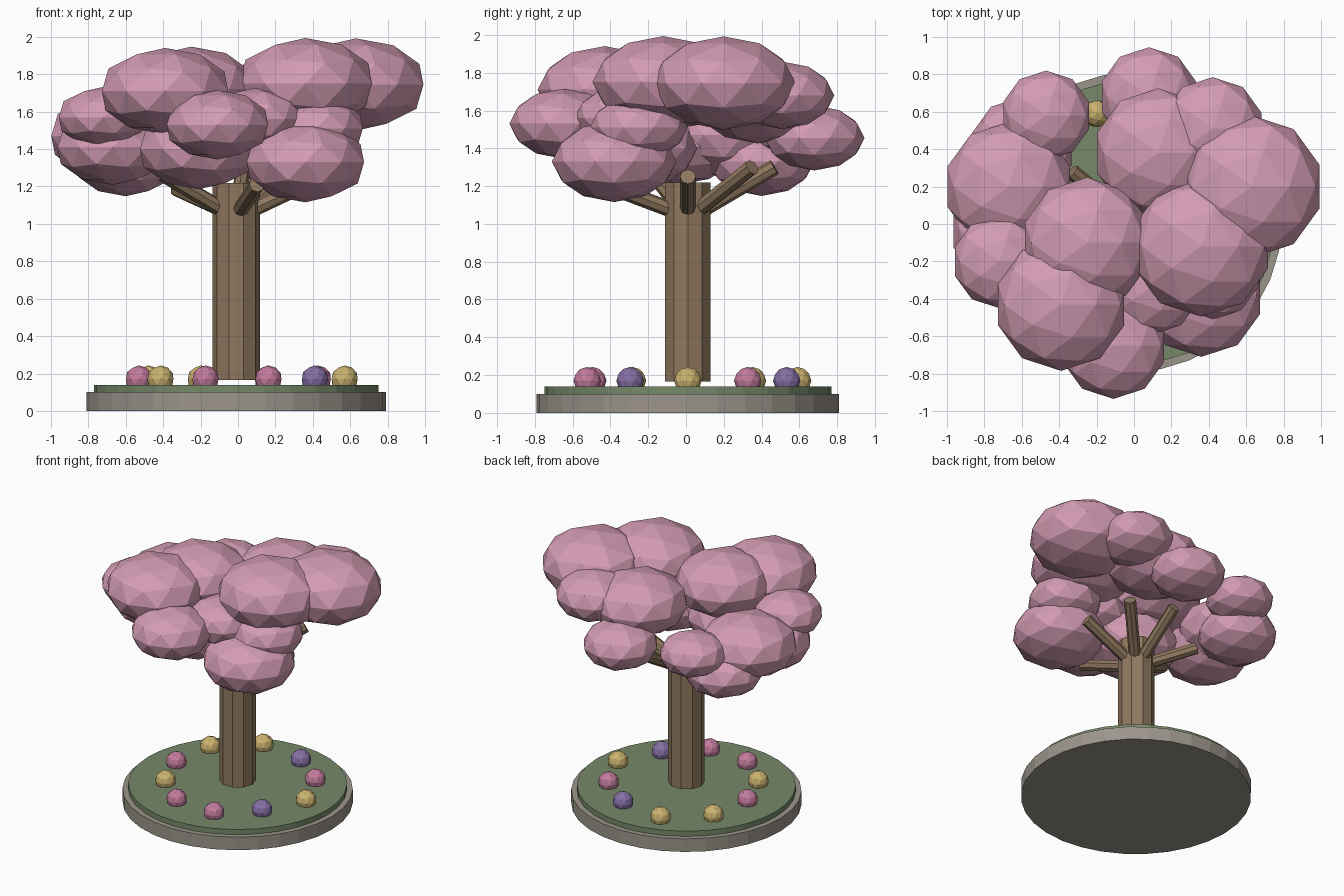
import bpy
from math import cos, sin, pi, radians
from mathutils import Vector

if "Cube" in bpy.data.objects:
    bpy.data.objects.remove(bpy.data.objects["Cube"])

CENTRE = Vector((-0.01, 0.01, 0))


def material(name, r, g, b):
    mat = bpy.data.materials.new(name)
    mat.use_nodes = True
    mat.diffuse_color = (r, g, b, 1)
    mat.node_tree.nodes["Principled BSDF"].inputs["Base Color"].default_value = (r, g, b, 1)
    return mat


BLOSSOM = material("blossom pink", 0.65, 0.33, 0.45)
BARK = material("bark brown", 0.28, 0.19, 0.115)
GRASS = material("grass green", 0.18, 0.25, 0.14)
STONE = material("stone grey", 0.33, 0.30, 0.26)
ROSE = material("rose flower", 0.55, 0.20, 0.34)
GOLD = material("gold flower", 0.60, 0.45, 0.16)
VIOLET = material("violet flower", 0.24, 0.16, 0.38)


def finish(name, mat):
    obj = bpy.context.object
    obj.name = name
    obj.data.materials.append(mat)
    return obj


def rod(name, mat, start, end, radius, sides):
    """Straight prism between two points."""
    axis = end - start
    bpy.ops.mesh.primitive_cylinder_add(
        vertices=sides, radius=radius, depth=axis.length, location=(start + end) / 2)
    obj = finish(name, mat)
    if axis.xy.length > 0:
        obj.rotation_euler = axis.to_track_quat("Z", "Y").to_euler()
    else:
        obj.rotation_euler.z = pi / 2
    return obj


def ball(name, mat, location, radius, squash=1.0):
    """Faceted ball, optionally flattened."""
    bpy.ops.mesh.primitive_ico_sphere_add(subdivisions=2, radius=radius, location=location)
    obj = finish(name, mat)
    obj.scale.z = squash
    return obj


def up(z):
    return CENTRE + Vector((0, 0, z))


# Round planter, lawn and trunk
rod("stone_base", STONE, up(0), up(0.10), 0.80, 32)
rod("lawn", GRASS, up(0.10), up(0.14), 0.76, 32)
rod("trunk", BARK, up(0.165), up(1.22), 0.127, 10)

# Branches: direction in degrees, reach, tip height
for i, (angle, reach, tip) in enumerate([
        (0, 0.45, 1.25), (45, 0.48, 1.30), (85, 0.46, 1.30),
        (140, 0.42, 1.19), (205, 0.44, 1.27), (284, 0.46, 1.21)]):
    out = Vector((cos(radians(angle)), sin(radians(angle)), 0))
    rod(f"branch_{i + 1}", BARK, up(1.06) + out * 0.05, up(tip) + out * reach, 0.042, 8)

# Ring of flowers
colours = [GOLD, ROSE, VIOLET, GOLD, GOLD, ROSE, GOLD, ROSE, ROSE, VIOLET]
rings = [0.58, 0.54, 0.55, 0.61, 0.58, 0.52, 0.50, 0.53, 0.56, 0.52]
for i, (mat, ring) in enumerate(zip(colours, rings)):
    a = i * pi / 5
    ball(f"flower_{i + 1}", mat, up(0.17) + Vector((cos(a), sin(a), 0)) * ring, 0.073)

# Canopy of flattened blossom clumps: x, y, z, radius
clumps = [
    (0.63, 0.20, 1.745, 0.38), (0.36, -0.12, 1.75, 0.375),
    (-0.25, -0.10, 1.72, 0.35), (-0.39, -0.43, 1.71, 0.355),
    (-0.11, -0.65, 1.53, 0.285), (0.36, -0.38, 1.33, 0.33),
    (-0.21, -0.27, 1.40, 0.33), (-0.67, 0.20, 1.47, 0.345),
    (-0.72, -0.20, 1.57, 0.25), (0.08, 0.68, 1.455, 0.265),
    (-0.60, 0.40, 1.33, 0.28), (0.42, 0.51, 1.68, 0.275),
    (0.13, 0.38, 1.65, 0.345), (0.42, -0.25, 1.51, 0.26),
    (0.10, -0.33, 1.56, 0.26), (-0.47, 0.58, 1.49, 0.24),
    (-0.67, -0.03, 1.41, 0.31),
]
for i, (x, y, z, radius) in enumerate(clumps):
    ball(f"blossom_clump_{i + 1}", BLOSSOM, (x, y, z), radius, 0.65)
